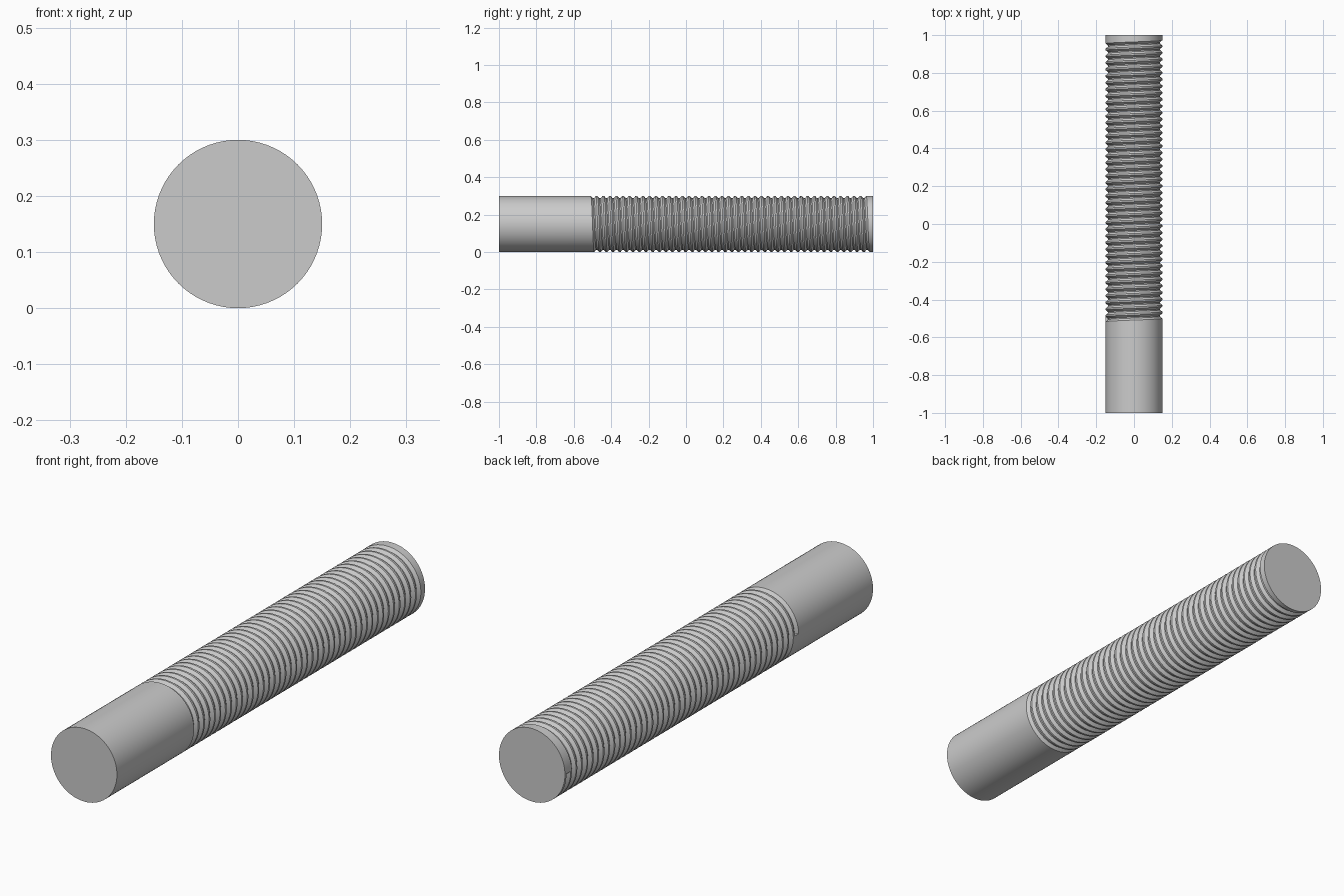
import bpy, bmesh
from math import cos, sin, tau, radians

if "Cube" in bpy.data.objects:
    bpy.data.objects.remove(bpy.data.objects["Cube"])

R, DEPTH = 0.15, 0.012          # rod radius, groove depth
SEG, TURNS = 72, 42             # sides per turn, turns of thread
START, END = -0.504, 0.977      # groove centre line along y
PITCH = (END - START) / TURNS
HALF, ROOT = 0.0135, 0.003      # groove half widths at the crest and root

bm = bmesh.new()


def point(i, y, r=R):
    a = tau * (i % SEG) / SEG
    return bm.verts.new((-r * cos(a), y, 0.15 + r * sin(a)))


# Helical groove: each section is lower edge, root pair, upper edge
profile = [(-HALF, R), (-ROOT, R - DEPTH), (ROOT, R - DEPTH), (HALF, R)]
last = SEG * TURNS
groove = [[point(g, START + PITCH * g / SEG + dy, r) for dy, r in profile]
          for g in range(last + 1)]
for a, b in zip(groove, groove[1:]):
    for k in range(3):
        bm.faces.new((a[k], b[k], b[k + 1], a[k + 1]))
bm.faces.new(groove[0])
bm.faces.new(groove[-1])

# Crest between neighbouring turns
for g in range(last - SEG):
    bm.faces.new((groove[g][3], groove[g + 1][3],
                  groove[g + SEG + 1][0], groove[g + SEG][0]))

# Plain shank below the thread and plain rim above it
low = [point(i, -1) for i in range(SEG)]
high = [point(i, 1) for i in range(SEG)]
for i in range(SEG):
    j = (i + 1) % SEG
    a, b = groove[i], groove[i + 1]
    c, d = groove[last - SEG + i], groove[last - SEG + i + 1]
    step = [groove[0][0], groove[0][3]] if j == 0 else []
    bm.faces.new([low[i], low[j]] + step + [b[0], a[0]])
    step = [groove[last][0], groove[last][3]] if i == 0 else []
    bm.faces.new([high[j], high[i]] + step[::-1] + [c[3], d[3]])
bm.faces.new(low)
bm.faces.new(high)
bmesh.ops.recalc_face_normals(bm, faces=bm.faces[:])

mesh = bpy.data.meshes.new("threaded_rod")
bm.to_mesh(mesh)
bm.free()
rod = bpy.data.objects.new("threaded_rod", mesh)
bpy.context.collection.objects.link(rod)
bpy.context.view_layer.objects.active = rod
rod.select_set(True)
bpy.ops.object.shade_smooth_by_angle(angle=radians(25))
